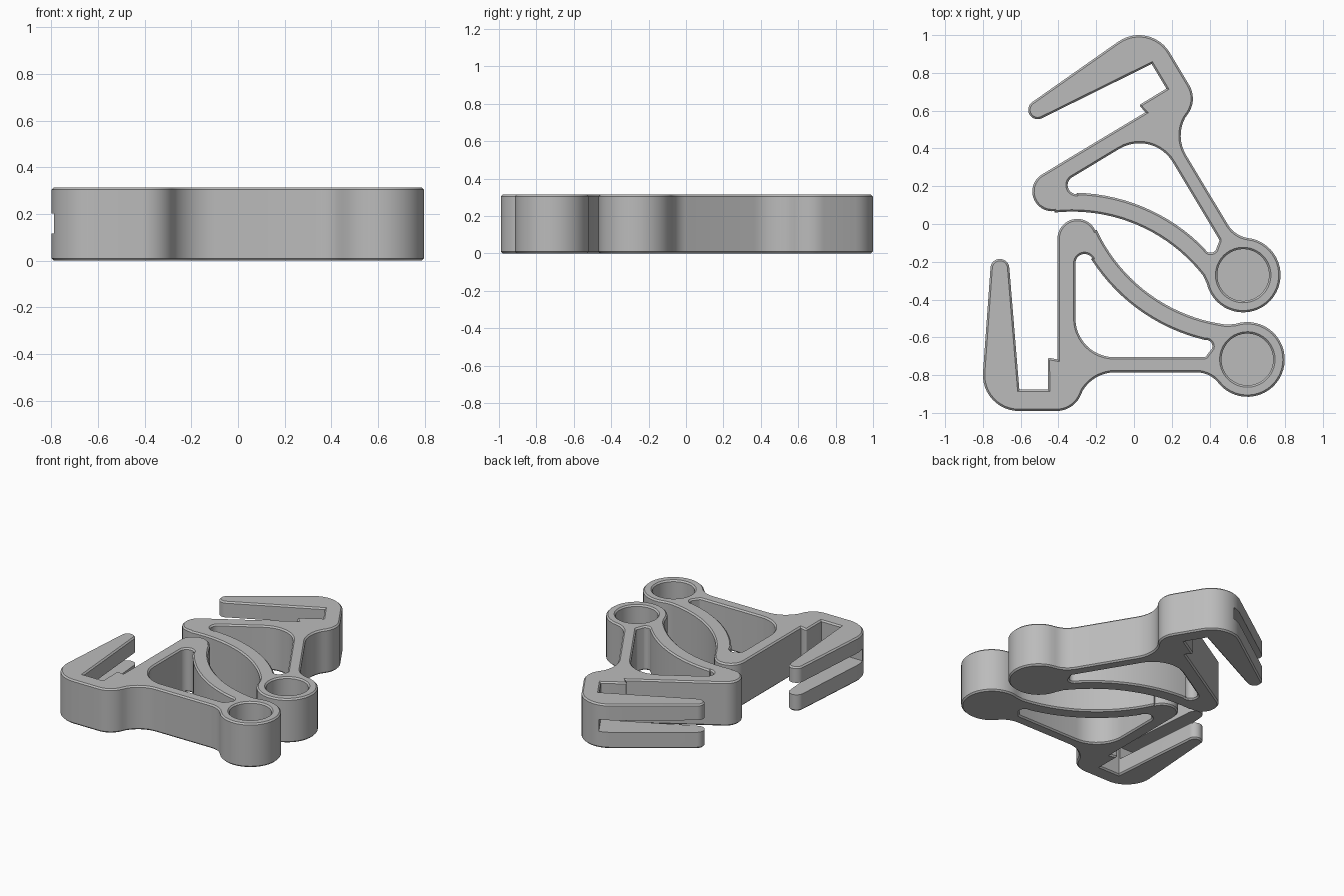
import bpy, bmesh
from math import cos, sin, radians, ceil
from mathutils import Vector

if "Cube" in bpy.data.objects:
    bpy.data.objects.remove(bpy.data.objects["Cube"], do_unlink=True)

HEIGHT, EDGE = 0.314, 0.01
RING = Vector((0.6, -0.717))

grey = bpy.data.materials.new("plain grey")
grey.use_nodes = True
grey.diffuse_color = (0.5, 0.5, 0.5, 1)
grey.node_tree.nodes["Principled BSDF"].inputs["Base Color"].default_value = grey.diffuse_color


def path(items):
    """Join corner points (x, y) and arcs (x, y, radius, start, end) into a loop."""
    pts = []
    for it in items:
        if len(it) == 2:
            new = [Vector(it)]
        else:
            x, y, r, a, b = it
            n = max(3, ceil(abs(b - a) / (3 if r > 0.5 else 8)))
            angles = [radians(a + (b - a) * i / n) for i in range(n + 1)]
            new = [Vector((x + r * cos(t), y + r * sin(t))) for t in angles]
        for p in new:
            if not pts or (p - pts[-1]).length > 0.004:
                pts.append(p)
    if (pts[0] - pts[-1]).length < 0.004:
        pts.pop()
    return pts


def wind(loop, ccw):
    area = sum(p.x * q.y - q.x * p.y for p, q in zip(loop, loop[1:] + loop[:1]))
    return loop if (area > 0) == ccw else loop[::-1]


def inset(loop, d):
    """Move a loop to its left by d with mitred corners."""
    out = []
    for i, p in enumerate(loop):
        e = (p - loop[i - 1]).normalized()
        f = (loop[(i + 1) % len(loop)] - p).normalized()
        n, m = Vector((-e.y, e.x)), Vector((-f.y, f.x))
        out.append(p + (n + m) * d / (1 + n.dot(m)))
    return out


def prism(name, loops, levels):
    """Skin loops (first is outer, others are openings) through (z, inset) levels."""
    bm = bmesh.new()
    rims = {0: [], len(levels) - 1: []}
    for k, loop in enumerate(loops):
        loop = wind(loop, k == 0)
        rows = [[bm.verts.new((p.x, p.y, z)) for p in inset(loop, d)] for z, d in levels]
        n = len(loop)
        for a, b in zip(rows, rows[1:]):
            for i in range(n):
                j = (i + 1) % n
                bm.faces.new((a[i], a[j], b[j], b[i]))
        for lv in rims:
            rims[lv] += [bm.edges.get((rows[lv][i], rows[lv][i - 1])) for i in range(n)]
    for edges in rims.values():
        bmesh.ops.triangle_fill(bm, use_beauty=True, use_dissolve=False, edges=edges)
    bmesh.ops.recalc_face_normals(bm, faces=bm.faces)
    mesh = bpy.data.meshes.new(name)
    bm.to_mesh(mesh)
    bm.free()
    mesh.materials.append(grey)
    ob = bpy.data.objects.new(name, mesh)
    bpy.context.collection.objects.link(ob)
    return ob


# Outer outline of one bracket
outline = path([
    (-0.71, -0.235, 0.05, 4, 176),         # prong tip
    (-0.61, -0.80, 0.19, 176, 270),        # hook heel
    (-0.41, -0.85, 0.14, 270, 336.5),
    (-0.10, -0.985, 0.20, 156.5, 90),      # blend into lower bar
    (0.33, -0.934, 0.149, 90, 39),
    (RING.x, RING.y, 0.198, 219, 468),     # ring
    (0.6, 0.34, 0.88, 263, 205),           # curved strut
    (-0.30, -0.078, 0.105, 25, 180),       # upper tip
    (-0.405, -0.717),
    (-0.447, -0.717, 0.008, 90, 180),      # step inside the hook
    (-0.455, -0.877), (-0.607, -0.877),
])

# Opening between upright, bar and strut
window = path([
    (-0.105, -0.5, 0.205, 270, 180),
    (-0.262, -0.207, 0.048, 180, 32),
    (0.6, 0.34, 0.98, 212.5, 257),
    (0.38, -0.648, 0.035, 77, -20),
    (0.37, -0.688, 0.017, -20, -90),
])
pocket = path([(RING.x, RING.y, 0.137, 0, 360)])
slot = path([(-0.95, -0.866), (-0.53, -0.866), (-0.53, -0.1), (-0.95, -0.1)])


def keep(p):
    return p.copy()


def mirrored(p):
    """Flip the bracket, then swing it round its ring to the second place."""
    d = p - RING
    a = radians(121)
    u, v = Vector((cos(a), sin(a))), Vector((-sin(a), cos(a)))
    return Vector((0.578, -0.27)) - u * d.x + v * d.y


def bracket(name, place):
    def put(loop):
        return [place(p) for p in loop]

    body = prism(name, [put(outline), put(window)],
                 [(0, EDGE), (EDGE, 0), (HEIGHT - EDGE, 0), (HEIGHT, EDGE)])
    cutters = [
        prism("pocket_cutter", [put(pocket)],
              [(0.04, 0), (HEIGHT - EDGE, 0), (HEIGHT + EDGE, -2 * EDGE)]),
        prism("slot_cutter", [put(slot)], [(0.117, 0), (0.203, 0)]),
    ]
    bpy.ops.object.select_all(action="DESELECT")
    body.select_set(True)
    bpy.context.view_layer.objects.active = body
    for c in cutters:
        c.hide_render = True
        mod = body.modifiers.new("cut", "BOOLEAN")
        mod.operation, mod.solver, mod.object = "DIFFERENCE", "EXACT", c
        bpy.ops.object.modifier_apply(modifier=mod.name)
        bpy.data.objects.remove(c, do_unlink=True)
    bpy.ops.object.shade_smooth_by_angle(angle=radians(30))


bracket("front_bracket", keep)
bracket("back_bracket", mirrored)
